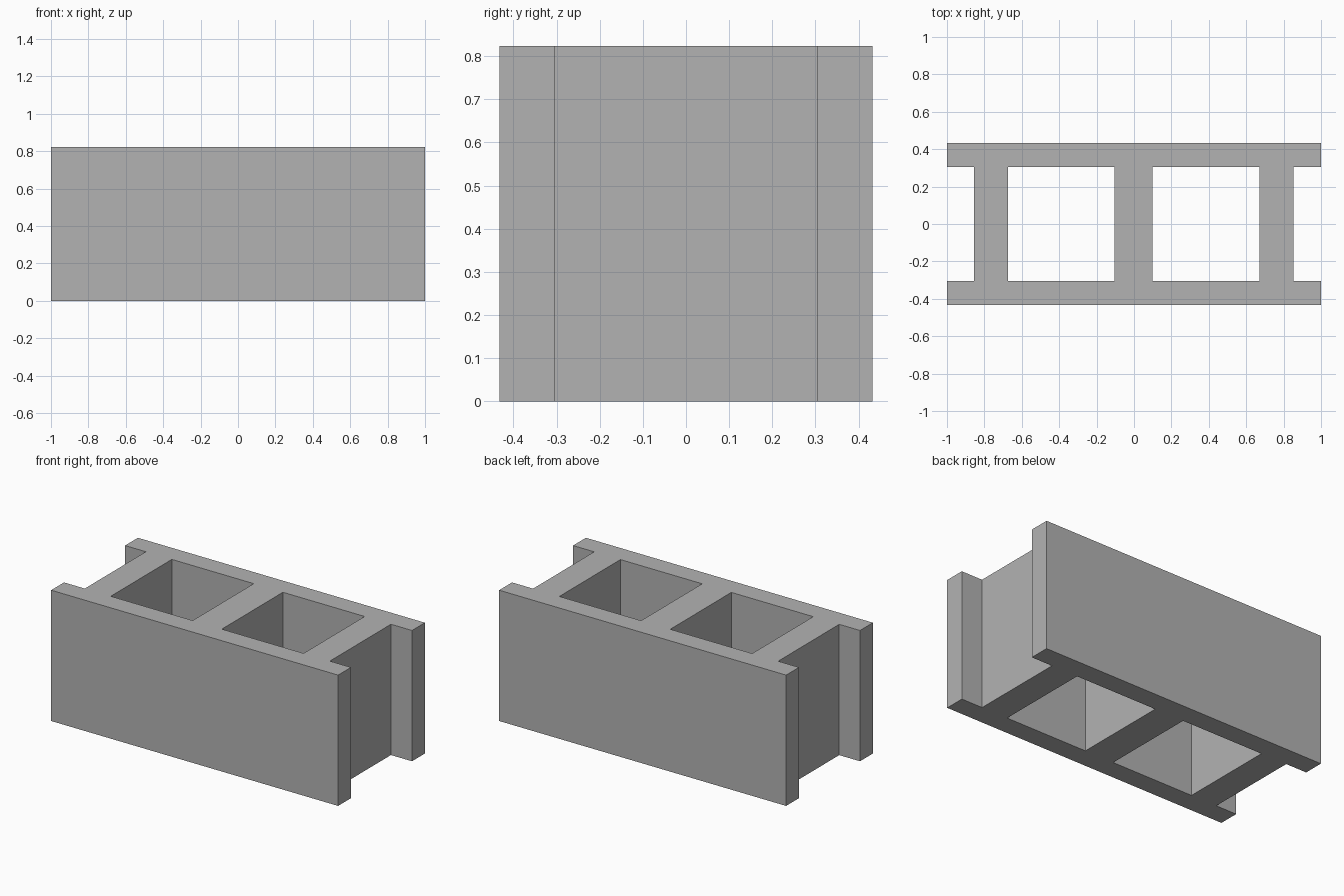
import bpy
import bmesh

cube = bpy.data.objects.get("Cube")
if cube:
    bpy.data.objects.remove(cube, do_unlink=True)

HEIGHT = 0.824
X_LINES = [-1, -0.855, -0.674, -0.103, 0.1, 0.67, 0.853, 1]
Y_LINES = [-0.432, -0.304, 0.304, 0.432]
WEB_COLUMNS = {1, 3, 5}      # columns of the plan that hold a cross web

# Concrete material
concrete = bpy.data.materials.new("concrete_grey")
concrete.use_nodes = True
colour = (0.45, 0.45, 0.45, 1)
concrete.diffuse_color = colour
concrete.node_tree.nodes["Principled BSDF"].inputs["Base Color"].default_value = colour

# Plan of the block: two full-length shells joined by three webs
bm = bmesh.new()
grid = [[bm.verts.new((x, y, 0)) for y in Y_LINES] for x in X_LINES]
for i in range(len(X_LINES) - 1):
    for j in range(len(Y_LINES) - 1):
        is_shell = j != 1
        if is_shell or i in WEB_COLUMNS:
            bm.faces.new((grid[i][j], grid[i + 1][j], grid[i + 1][j + 1], grid[i][j + 1]))

# Raise the plan to full height, leaving the cores open right through
raised = bmesh.ops.extrude_face_region(bm, geom=bm.faces[:])["geom"]
top_verts = [v for v in raised if isinstance(v, bmesh.types.BMVert)]
bmesh.ops.translate(bm, verts=top_verts, vec=(0, 0, HEIGHT))
bmesh.ops.recalc_face_normals(bm, faces=bm.faces[:])

mesh = bpy.data.meshes.new("hollow_block")
bm.to_mesh(mesh)
bm.free()
mesh.materials.append(concrete)
block = bpy.data.objects.new("hollow_block", mesh)
bpy.context.collection.objects.link(block)
